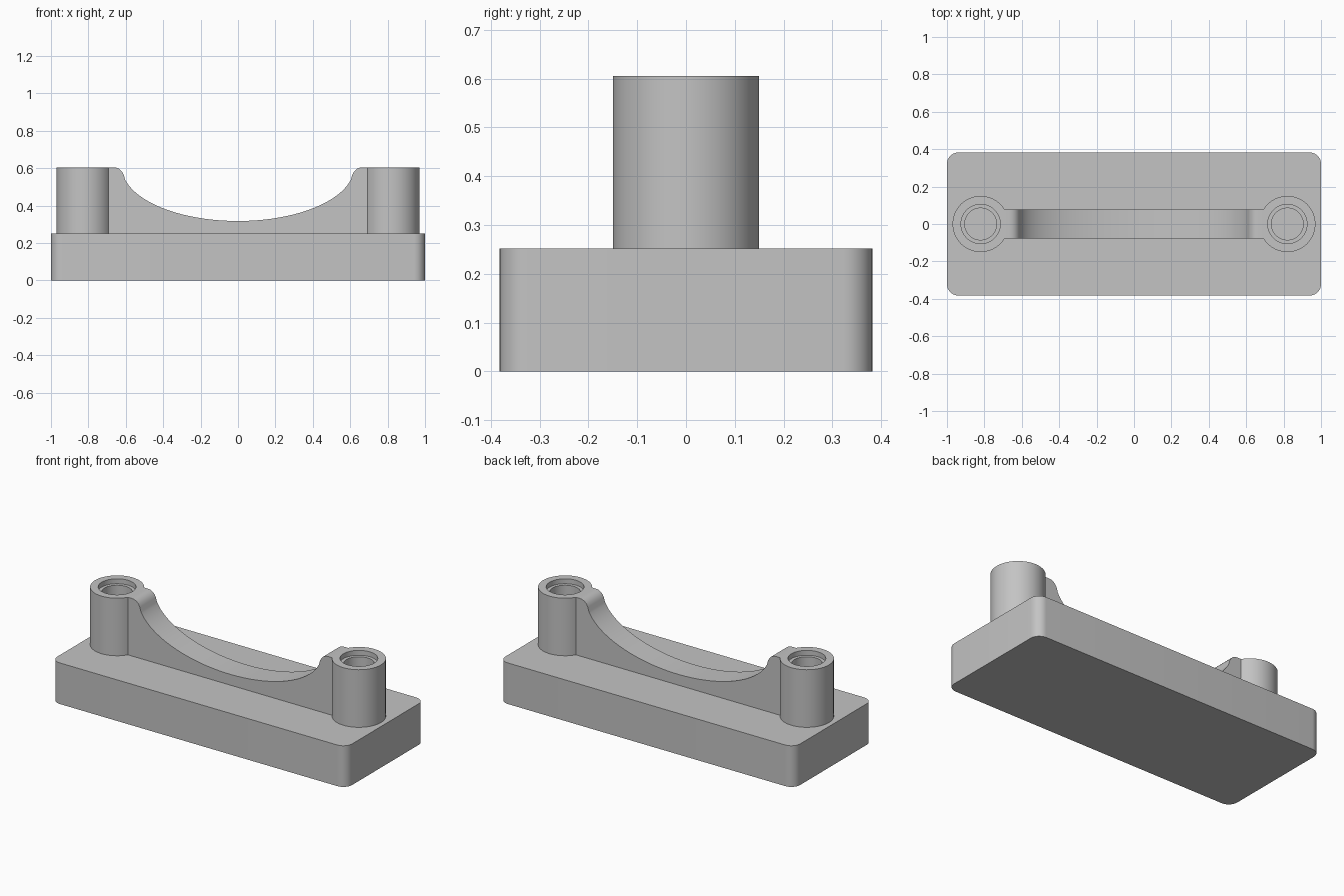
import bpy, bmesh, math
from mathutils import Vector

cube = bpy.data.objects.get("Cube")
if cube:
    bpy.data.objects.remove(cube, do_unlink=True)

BASE_TOP, TOP = 0.252, 0.605
POST_X, POST_R = 0.82, 0.15

grey = bpy.data.materials.new("plain grey")
grey.use_nodes = True
colour = (0.55, 0.55, 0.55, 1)
grey.diffuse_color = colour
grey.node_tree.nodes["Principled BSDF"].inputs["Base Color"].default_value = colour


def finish(name, bm, location=(0, 0, 0)):
    bmesh.ops.recalc_face_normals(bm, faces=bm.faces)
    mesh = bpy.data.meshes.new(name)
    bm.to_mesh(mesh)
    bm.free()
    mesh.materials.append(grey)
    obj = bpy.data.objects.new(name, mesh)
    obj.location = location
    bpy.context.collection.objects.link(obj)
    bpy.ops.object.select_all(action='DESELECT')
    obj.select_set(True)
    bpy.context.view_layer.objects.active = obj
    bpy.ops.object.shade_smooth_by_angle(angle=math.radians(30))
    return obj


def prism(name, outline, depth):
    """Extrude a closed outline of 3D points along a vector."""
    bm = bmesh.new()
    face = bm.faces.new([bm.verts.new(p) for p in outline])
    ext = bmesh.ops.extrude_face_region(bm, geom=[face], use_keep_orig=True)
    moved = [v for v in ext["geom"] if isinstance(v, bmesh.types.BMVert)]
    bmesh.ops.translate(bm, verts=moved, vec=depth)
    return finish(name, bm)


# Base slab with rounded vertical corners
half_x, half_y, r, steps = 1.0, 0.382, 0.06, 10
outline = []
for i, (sx, sy) in enumerate([(1, 1), (-1, 1), (-1, -1), (1, -1)]):
    for k in range(steps + 1):
        a = (i + k / steps) * math.pi / 2
        outline.append((sx * (half_x - r) + r * math.cos(a),
                        sy * (half_y - r) + r * math.sin(a), 0))
prism("base_slab", outline, Vector((0, 0, BASE_TOP)))

# Web between the posts: elliptical saddle with rounded shoulders
web_half, a_x, b_z, end = 0.078, 0.62, 0.287, 0.695
limit = math.asin(0.604 / a_x)
saddle = []
for k in range(-32, 33):
    t = limit * k / 32
    saddle.append((a_x * math.sin(t), TOP - b_z * math.cos(t)))
shoulder = [(0.611, 0.565), (0.62, 0.582), (0.634, 0.596), (0.65, 0.603), (0.665, TOP)]
right = shoulder + [(end, TOP), (end, BASE_TOP)]
left = [(-x, z) for x, z in reversed(right)]
prism("saddle_web", [(x, -web_half, z) for x, z in left + saddle + right],
      Vector((0, 2 * web_half, 0)))

# Hollow posts with a stepped bore, turned from a profile
profile = [(POST_R, BASE_TOP), (POST_R, TOP), (0.105, TOP), (0.105, TOP - 0.03),
           (0.085, TOP - 0.03), (0.085, BASE_TOP + 0.003), (0, BASE_TOP + 0.003)]
for side, sign in (("left", 1), ("right", -1)):
    bm = bmesh.new()
    verts = [bm.verts.new((x, 0, z)) for x, z in profile]
    edges = [bm.edges.new(pair) for pair in zip(verts, verts[1:])]
    bmesh.ops.spin(bm, geom=verts + edges, cent=(0, 0, 0), axis=(0, 0, 1),
                   angle=2 * math.pi, steps=64, use_duplicate=False)
    bmesh.ops.remove_doubles(bm, verts=bm.verts, dist=1e-4)
    post = finish(side + "_post", bm, (sign * POST_X, 0, 0))
    # Make sure the outer wall faces outwards
    wall = max(post.data.polygons, key=lambda p: p.center.xy.length * p.area)
    if wall.normal.xy.dot(wall.center.xy) < 0:
        post.data.flip_normals()
